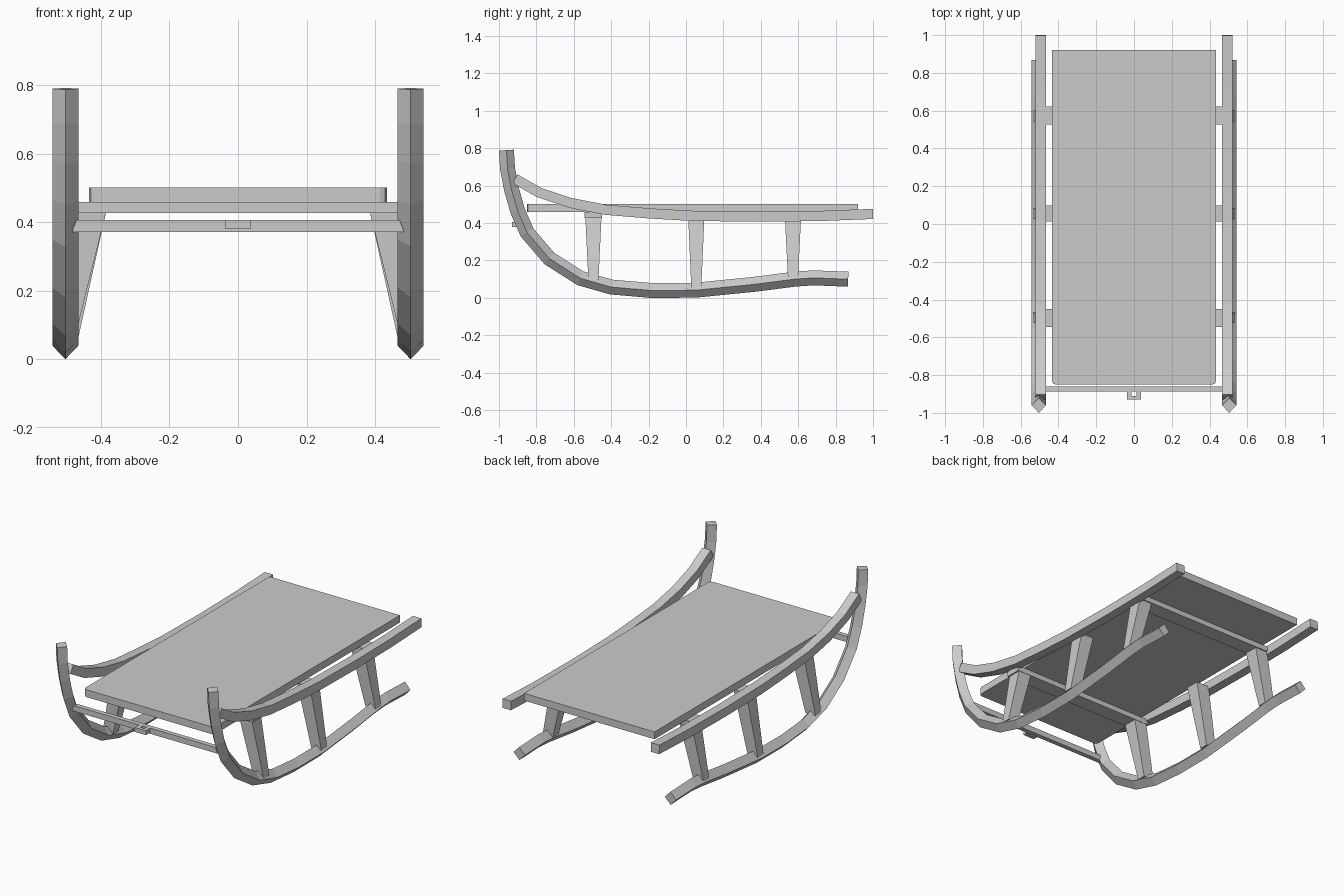
import bpy, bmesh
from mathutils import Vector

if "Cube" in bpy.data.objects:
    bpy.data.objects.remove(bpy.data.objects["Cube"])


def finish(name, bm, mirror=False):
    bmesh.ops.recalc_face_normals(bm, faces=bm.faces)
    me = bpy.data.meshes.new(name)
    bm.to_mesh(me)
    bm.free()
    ob = bpy.data.objects.new(name, me)
    bpy.context.collection.objects.link(ob)
    if mirror:
        ob.modifiers.new("Mirror", 'MIRROR').use_axis[0] = True
    return ob


def skin(name, rings, mirror=False):
    """Join matching loops of points and cap both ends."""
    bm = bmesh.new()
    loops = [[bm.verts.new(p) for p in ring] for ring in rings]
    n = len(loops[0])
    for a, b in zip(loops, loops[1:]):
        for i in range(n):
            j = (i + 1) % n
            bm.faces.new((a[i], a[j], b[j], b[i]))
    bm.faces.new(loops[0])
    bm.faces.new(loops[-1])
    return finish(name, bm, mirror)


def sweep(name, path, section, x):
    """Sweep an (x, normal) section along a (y, z) path, mirrored in x."""
    pts = [Vector(p) for p in path]
    rings = []
    for i, p in enumerate(pts):
        d = Vector((0, 0))
        if i > 0:
            d += (p - pts[i - 1]).normalized()
        if i < len(pts) - 1:
            d += (pts[i + 1] - p).normalized()
        d.normalize()
        nrm = Vector((-d.y, d.x))
        rings.append([(x + u, p.x + nrm.x * v, p.y + nrm.y * v) for u, v in section])
    return skin(name, rings, True)


def rect(x0, x1, y0, y1, z):
    return [(x0, y0, z), (x1, y0, z), (x1, y1, z), (x0, y1, z)]


def box(name, x0, x1, y0, y1, z0, z1, mirror=False):
    return skin(name, [rect(x0, x1, y0, y1, z0), rect(x0, x1, y0, y1, z1)], mirror)


# Runners: diamond bars curling up at the front
sweep("runner", [(-0.96, 0.79), (-0.954, 0.69), (-0.933, 0.58), (-0.90, 0.465),
                 (-0.85, 0.35), (-0.73, 0.21), (-0.565, 0.105), (-0.40, 0.058),
                 (-0.19, 0.04), (0.05, 0.041), (0.37, 0.073), (0.58, 0.10),
                 (0.68, 0.107), (0.867, 0.10)],
      [(-0.038, 0), (0, -0.04), (0.038, 0), (0, 0.04)], 0.504)

# Side rails
sweep("side_rail", [(-0.915, 0.637), (-0.785, 0.563), (-0.62, 0.508), (-0.43, 0.471),
                    (-0.2, 0.452), (0.02, 0.439), (0.37, 0.434), (0.72, 0.438),
                    (1.0, 0.449)],
      [(-0.028, -0.027), (0.028, -0.027), (0.028, 0.027), (-0.028, 0.027)], 0.494)

# Seat board with rounded front corners
c = 0.02
outline = [(0.435, 0.92), (-0.435, 0.92), (-0.435, -0.85 + c), (-0.429, -0.844),
           (-0.435 + c, -0.85), (0.435 - c, -0.85), (0.429, -0.844), (0.435, -0.85 + c)]
skin("seat_board", [[(x, y, z) for x, y in outline] for z in (0.458, 0.502)])

# Tapered posts leaning inward
for label, y, z in (("front", -0.495, 0.095), ("middle", 0.055, 0.055), ("back", 0.572, 0.105)):
    skin(label + "_post", [rect(0.468, 0.536, y - 0.027, y + 0.027, z),
                           rect(0.385, 0.47, y - 0.043, y + 0.043, 0.43)], True)

# Cross bars under the seat
for label, y in (("front", -0.497), ("back", 0.575)):
    box(label + "_cross_bar", -0.48, 0.48, y - 0.047, y + 0.047, 0.427, 0.459)

# Front bar between the runners, with its rope bracket
skin("front_bar", [rect(-0.485, 0.485, -0.888, -0.86, 0.372),
                   rect(-0.472, 0.472, -0.888, -0.86, 0.406)])
box("bracket_arm", 0.013, 0.037, -0.913, -0.885, 0.38, 0.406, True)
box("bracket_front", -0.037, 0.037, -0.93, -0.91, 0.38, 0.406)
